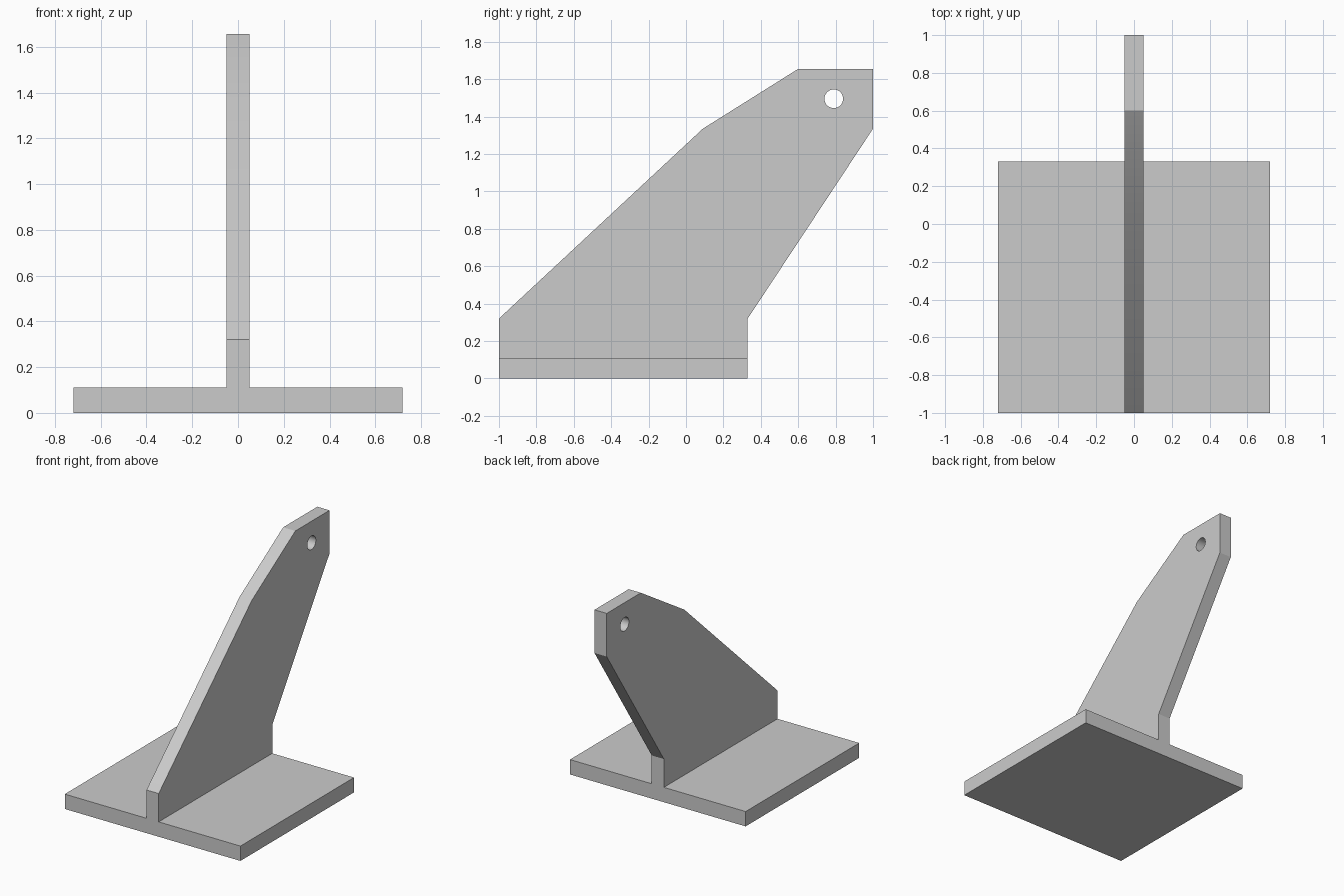
import bpy
from math import cos, sin, pi, radians

if "Cube" in bpy.data.objects:
    bpy.data.objects.remove(bpy.data.objects["Cube"])

# Base plate
bpy.ops.mesh.primitive_cube_add(size=1, location=(0, -0.335, 0.055))
base = bpy.context.object
base.name = "base_plate"
base.scale = (1.44, 1.33, 0.11)
bpy.ops.object.transform_apply(location=False, rotation=False, scale=True)

# Upright arm: side outline (y, z) with a round pin hole, extruded across x
outline = [(-1, 0.11), (0.33, 0.11), (0.33, 0.32), (1, 1.335),
           (1, 1.655), (0.6, 1.655), (0.09, 1.335), (-1, 0.32)]
hole = [(0.79 + 0.05 * cos(-2 * pi * i / 32), 1.495 + 0.05 * sin(-2 * pi * i / 32))
        for i in range(32)]

curve = bpy.data.curves.new("upright_arm", 'CURVE')
curve.dimensions = '2D'
curve.fill_mode = 'BOTH'
curve.extrude = 0.05
for pts in (outline, hole):
    spline = curve.splines.new('POLY')
    spline.points.add(len(pts) - 1)
    for p, (y, z) in zip(spline.points, pts):
        p.co = (y, z, 0, 1)
    spline.use_cyclic_u = True

arm = bpy.data.objects.new("upright_arm", curve)
bpy.context.collection.objects.link(arm)
arm.rotation_euler = (radians(90), 0, radians(90))
bpy.ops.object.select_all(action='DESELECT')
arm.select_set(True)
bpy.context.view_layer.objects.active = arm
bpy.ops.object.convert(target='MESH')

# Weld the caps to the rim, then smooth only the hole wall
arm = bpy.context.object
bpy.ops.object.mode_set(mode='EDIT')
bpy.ops.mesh.select_all(action='SELECT')
bpy.ops.mesh.remove_doubles(threshold=0.0005)
bpy.ops.mesh.normals_make_consistent(inside=False)
bpy.ops.object.mode_set(mode='OBJECT')
bpy.ops.object.shade_smooth_by_angle(angle=radians(20))
